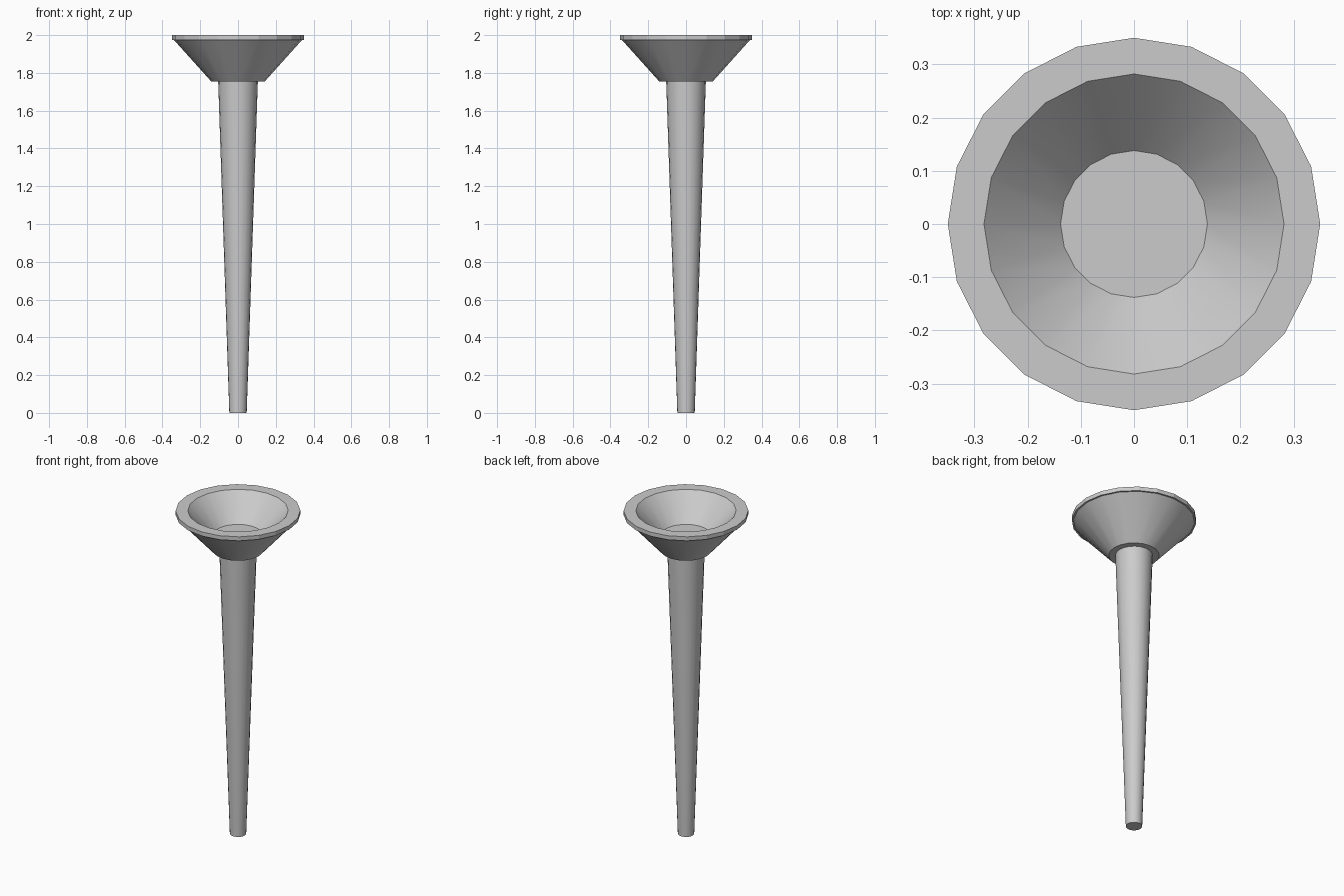
import bpy, bmesh
from math import cos, sin, pi, radians

if "Cube" in bpy.data.objects:
    bpy.data.objects.remove(bpy.data.objects["Cube"])

SIDES = 20


def lathe(name, profile, flat_bands=()):
    """Spin (radius, z) points around z; cap both ends."""
    bm = bmesh.new()
    rings = [[bm.verts.new((r * cos(2 * pi * i / SIDES), r * sin(2 * pi * i / SIDES), z))
              for i in range(SIDES)] for r, z in profile]
    flat = []
    for band, (a, b) in enumerate(zip(rings, rings[1:])):
        for i in range(SIDES):
            j = (i + 1) % SIDES
            f = bm.faces.new((a[i], a[j], b[j], b[i]))
            if band in flat_bands:
                flat.append(f)
    bm.faces.new(rings[0][::-1])
    bm.faces.new(rings[-1])
    bmesh.ops.recalc_face_normals(bm, faces=bm.faces)
    bm.faces.index_update()
    flat_ids = [f.index for f in flat]
    mesh = bpy.data.meshes.new(name)
    bm.to_mesh(mesh)
    bm.free()
    obj = bpy.data.objects.new(name, mesh)
    bpy.context.collection.objects.link(obj)
    bpy.context.view_layer.objects.active = obj
    obj.select_set(True)
    bpy.ops.object.shade_smooth_by_angle(angle=radians(30))
    for i in flat_ids:
        mesh.polygons[i].use_smooth = False
    obj.select_set(False)
    return obj


# Tapered handle, meeting the underside of the bowl
lathe("handle", [(0.046, 0), (0.105, 1.755)])

# Hollow flared bowl with a thin faceted rim
lathe("bowl", [(0.142, 1.755), (0.34, 1.975), (0.35, 1.975), (0.35, 2.0),
               (0.282, 2.0), (0.138, 1.85)], flat_bands=(2,))
